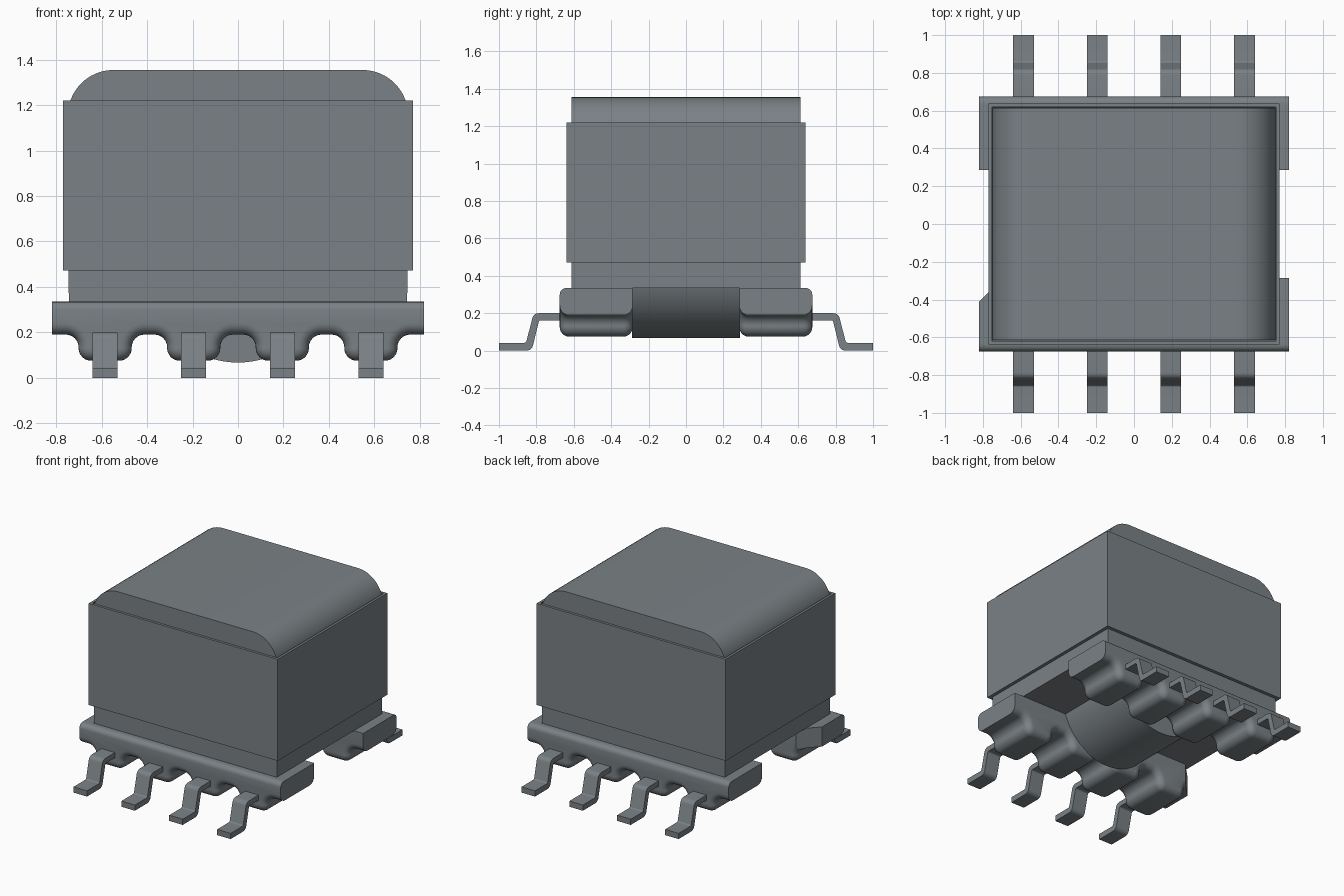
import bpy, bmesh, math
from mathutils import Vector

if "Cube" in bpy.data.objects:
    bpy.data.objects.remove(bpy.data.objects["Cube"])

grey = bpy.data.materials.new("slate grey")
grey.use_nodes = True
COLOUR = (0.195, 0.22, 0.235, 1)
grey.diffuse_color = COLOUR
grey.node_tree.nodes["Principled BSDF"].inputs["Base Color"].default_value = COLOUR


def loft(name, loops, ring=False, cut=None):
    """Skin closed loops of points; cap the ends, or join last to first when ring is set."""
    bm = bmesh.new()
    rows = [[bm.verts.new(p) for p in loop] for loop in loops]
    n = len(rows[0])
    pairs = list(zip(rows, rows[1:])) + ([(rows[-1], rows[0])] if ring else [])
    for a, b in pairs:
        for i in range(n):
            j = (i + 1) % n
            bm.faces.new((a[i], a[j], b[j], b[i]))
    if not ring:
        bm.faces.new(rows[0])
        bm.faces.new(rows[-1])
    bmesh.ops.recalc_face_normals(bm, faces=bm.faces)
    if cut:
        bmesh.ops.bisect_plane(bm, geom=bm.verts[:] + bm.edges[:] + bm.faces[:],
                               plane_co=cut[0], plane_no=cut[1], clear_outer=True)
        bmesh.ops.holes_fill(bm, edges=[e for e in bm.edges if e.is_boundary], sides=0)
        bmesh.ops.recalc_face_normals(bm, faces=bm.faces)
    mesh = bpy.data.meshes.new(name)
    bm.to_mesh(mesh)
    bm.free()
    mesh.materials.append(grey)
    obj = bpy.data.objects.new(name, mesh)
    bpy.context.collection.objects.link(obj)
    bpy.ops.object.select_all(action='DESELECT')
    obj.select_set(True)
    bpy.context.view_layer.objects.active = obj
    bpy.ops.object.shade_smooth_by_angle(angle=math.radians(30))
    return obj


def fillet(corners, steps=6):
    """Turn (x, z, radius) corners of a path into points with rounded corners."""
    out = []
    for i, (x, z, r) in enumerate(corners):
        p = Vector((x, z))
        if r == 0:
            out.append(p)
            continue
        u = (Vector(corners[i - 1][:2]) - p).normalized()
        v = (Vector(corners[(i + 1) % len(corners)][:2]) - p).normalized()
        half = u.angle(v) / 2
        centre = p + (u + v).normalized() * (r / math.sin(half))
        a = p + u * (r / math.tan(half)) - centre
        b = p + v * (r / math.tan(half)) - centre
        for k in range(steps + 1):
            out.append(centre + a.lerp(b, k / steps).normalized() * r)
    return out


def rect(x, y, z):
    return [(-x, -y, z), (x, -y, z), (x, y, z), (-x, y, z)]


# Core block with a rounded top
profile = fillet([(-0.745, 0.335, 0), (0.745, 0.335, 0),
                  (0.75, 1.355, 0.2), (-0.75, 1.355, 0.2)], 14)
loft("core_block", [[(p.x, y, p.y) for p in profile] for y in (-0.613, 0.613)])

# Wrapped band around the core
loft("tape_band", [rect(0.77, 0.638, 0.472), rect(0.77, 0.638, 1.22),
                   rect(0.752, 0.62, 1.22), rect(0.74, 0.61, 0.472)], ring=True)

# Rounded winding under the core
R, cz = 0.39, 0.457
a0 = math.acos((cz - 0.337) / R)
arc = [(R * math.sin(t), cz - R * math.cos(t))
       for t in (a0 * (k / 20 - 1) for k in range(41))]
loft("winding_bulge", [[(x, y, z) for x, z in arc] for y in (-0.29, 0.29)])

# Rails with four rounded feet each
PIN_X = (-0.585, -0.195, 0.195, 0.585)
HW, FR, BEV, TOP_BEV = 0.117, 0.055, 0.05, 0.035
corners = [(-0.82, 0.19, 0)]
for c in PIN_X:
    corners += [(c - HW, 0.19, FR), (c - HW, 0.075, FR),
                (c + HW, 0.075, FR), (c + HW, 0.19, FR)]
corners.append((0.82, 0.19, 0))
path = fillet(corners)

inward = []
for i in range(len(path)):
    d = path[min(i + 1, len(path) - 1)] - path[max(i - 1, 0)]
    inward.append(Vector((-d.y, d.x)).normalized())
inward[0] = inward[-1] = Vector((0, 1))


def rail_loop(y, inset, top_drop):
    pts = [p + n * inset for p, n in zip(path, inward)]
    pts += [Vector((0.82, 0.335 - top_drop)), Vector((-0.82, 0.335 - top_drop))]
    return [(p.x, y, p.y) for p in pts]


def drop(r, d):
    """Depth of a rounded edge of radius r at distance d from the end face."""
    return r - math.sqrt(max(0, r * r - (r - d) ** 2)) if d < r else 0


STEPS = [BEV * (1 - math.cos(k * math.pi / 12)) for k in range(7)]
for name, s in (("front_rail", -1), ("back_rail", 1)):
    loops = [rail_loop(s * (0.675 - d), drop(BEV, d), drop(TOP_BEV, d)) for d in STEPS]
    loops += [rail_loop(s * (0.285 + d), drop(BEV, d), 0) for d in reversed(STEPS)]
    # Chamfered corner marks the first pin
    cut = ((-0.82, -0.41, 0), (-1, 1, 0)) if s < 0 else None
    loft(name, loops, cut=cut)

# Bent pins
pin = fillet([(0.60, 0.2, 0), (0.815, 0.2, 0.035), (0.855, 0.042, 0.012), (1.0, 0.042, 0),
              (1.0, 0, 0), (0.825, 0, 0.035), (0.785, 0.162, 0.012), (0.60, 0.162, 0)], 5)
for side, s in (("front", -1), ("back", 1)):
    for i, c in enumerate(PIN_X):
        loft(f"{side}_pin_{i + 1}",
             [[(x, s * p.x, p.y) for p in pin] for x in (c - 0.055, c + 0.055)])
